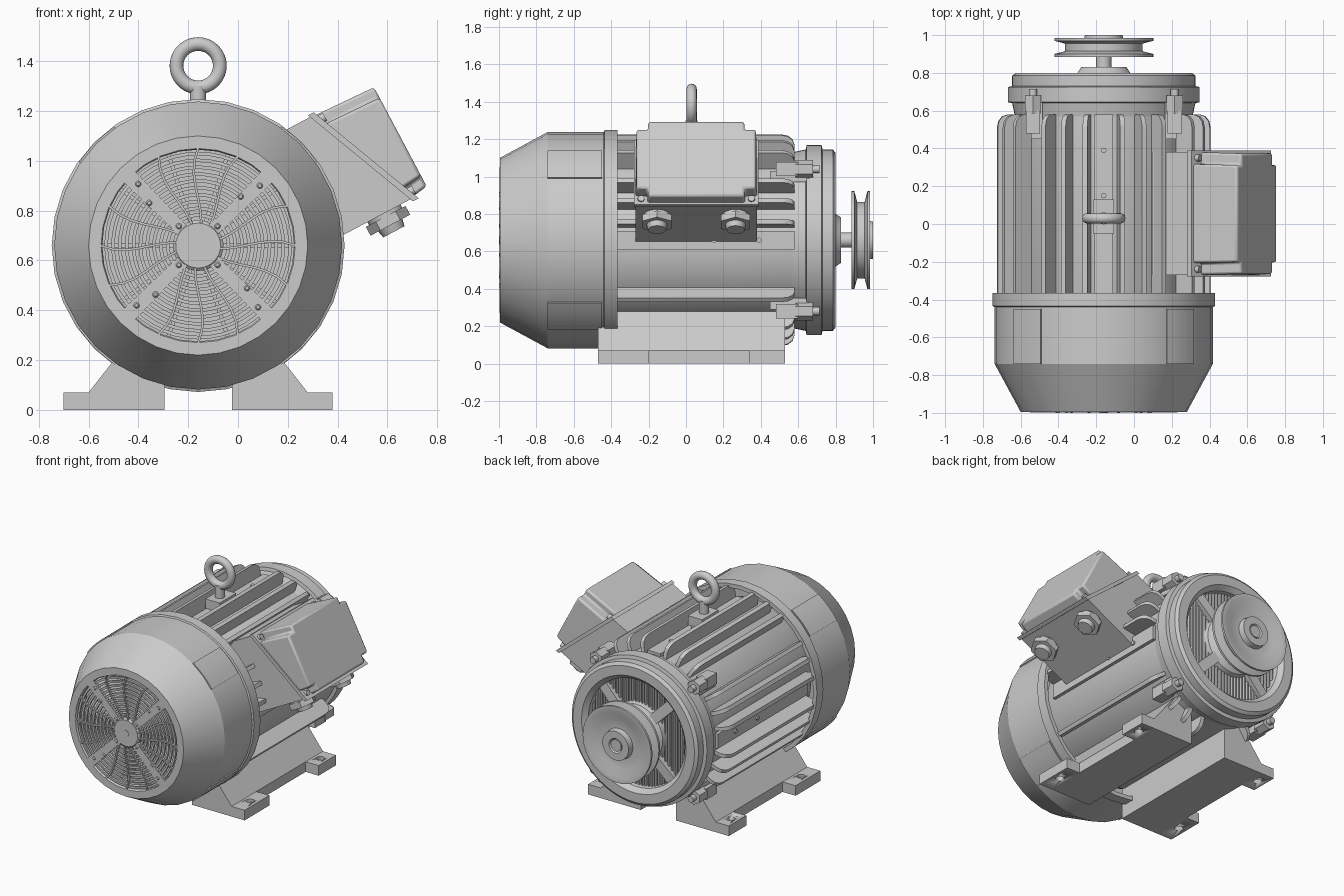
import bpy, bmesh, math
from math import cos, sin, pi, radians
from mathutils import Vector, Matrix

if "Cube" in bpy.data.objects:
    bpy.data.objects.remove(bpy.data.objects["Cube"])

CX, CZ = -0.16, 0.66          # motor axis runs along y


def finish(name, bm, angle=32):
    bmesh.ops.recalc_face_normals(bm, faces=bm.faces)
    for f in bm.faces:
        f.smooth = True
    for e in bm.edges:
        e.smooth = len(e.link_faces) == 2 and e.calc_face_angle(0) < radians(angle)
    me = bpy.data.meshes.new(name)
    bm.to_mesh(me)
    bm.free()
    ob = bpy.data.objects.new(name, me)
    bpy.context.collection.objects.link(ob)
    return ob


def revolve(bm, prof, n=48, loop=True, c=(CX, CZ)):
    """Spin (radius, y) points around the y axis."""
    rings = [[bm.verts.new((c[0] + r * cos(2 * pi * i / n), y, c[1] + r * sin(2 * pi * i / n)))
              for i in range(n)] for r, y in prof]
    m = len(rings)
    for k in range(m if loop else m - 1):
        a, b = rings[k], rings[(k + 1) % m]
        if prof[k][0] == 0 and prof[(k + 1) % m][0] == 0:
            continue
        for i in range(n):
            j = (i + 1) % n
            bm.faces.new((a[i], a[j], b[j], b[i]))
    bmesh.ops.remove_doubles(bm, verts=[v for r in rings for v in r], dist=1e-5)


def prism(bm, pts, vec):
    vec = Vector(vec)
    a = [bm.verts.new(p) for p in pts]
    b = [bm.verts.new(Vector(p) + vec) for p in pts]
    bm.faces.new(a)
    bm.faces.new(b[::-1])
    for i in range(len(a)):
        j = (i + 1) % len(a)
        bm.faces.new((a[i], b[i], b[j], a[j]))


def box(bm, x0, x1, y0, y1, z0, z1):
    prism(bm, [(x0, y0, z0), (x1, y0, z0), (x1, y1, z0), (x0, y1, z0)], (0, 0, z1 - z0))


def cyl(bm, p, q, r, n=16, r2=None):
    p, q = Vector(p), Vector(q)
    d = q - p
    bmesh.ops.create_cone(bm, cap_ends=True, segments=n, radius1=r, radius2=r if r2 is None else r2, depth=d.length,
                          matrix=Matrix.Translation((p + q) / 2) @ d.to_track_quat('Z', 'Y').to_matrix().to_4x4())


def polar(r, a, y):
    return Vector((CX + r * cos(a), y, CZ + r * sin(a)))


# fan cover shell with lip
bm = bmesh.new()
revolve(bm, [(.385, -.985), (.39, -.995), (.44, -.995), (.578, -.74), (.578, -.44), (.588, -.435), (.588, -.365),
             (.56, -.365), (.56, -.735), (.425, -.97), (.385, -.97)], 32)
finish("fan_cover", bm, 25)

# raised rectangular pads on the cover
bm = bmesh.new()
for q in range(4):
    angs = [radians(q * 90 + 35 + 5 * i) for i in range(5)]
    prism(bm, [polar(.584, a, -.74) for a in angs] + [polar(.565, a, -.74) for a in angs[::-1]], (0, .29, 0))
finish("cover_pads", bm)

# grille rings
bm = bmesh.new()
for i in range(10):
    r = .122 + i * .0275
    revolve(bm, [(r - .007, -.975), (r - .007, -.99), (r + .007, -.99), (r + .007, -.975)], 48)
finish("grille_rings", bm)

# curved grille spokes
bm = bmesh.new()
for q in range(4):
    for off in (-24, 0, 24):
        a0 = radians(q * 90 + off)
        left, right = [], []
        for i in range(7):
            r = .09 + .3 * i / 6
            a = a0 + .2 * sin(pi * .75 * i / 6) - .14
            left.append(polar(r, a + .005 / r, -.997))
            right.append(polar(r, a - .005 / r, -.997))
        prism(bm, left + right[::-1], (0, .02, 0))
finish("grille_spokes", bm)

# grille hub, diagonal straps and rivets
bm = bmesh.new()
revolve(bm, [(0, -.998), (.09, -.998), (.102, -.988), (.102, -.97), (0, -.97)], 32, False)
cyl(bm, (CX, -1, CZ), (CX, -.98, CZ), .022)
for q in range(4):
    a = radians(45 + 90 * q)
    u, w = Vector((cos(a), 0, sin(a))), Vector((-sin(a), 0, cos(a)))
    c = Vector((CX, -.995, CZ))
    prism(bm, [c + u * .08 + w * .024, c + u * .395 + w * .032, c + u * .395 - w * .032, c + u * .08 - w * .024],
          (0, .022, 0))
    for r, s in ((.11, 0), (.26, .018), (.345, -.005)):
        p = c + u * r + w * s
        cyl(bm, p, p - Vector((0, .006, 0)), .012, 12, .007)
finish("grille_straps", bm)

# cooling fan behind the grille
bm = bmesh.new()
revolve(bm, [(0, -.72), (.5, -.72), (.5, -.7), (0, -.7)], 32, False)
cyl(bm, (CX, -.95, CZ), (CX, -.7, CZ), .1, 24)
for i in range(10):
    a = 2 * pi * i / 10
    w = Vector((-sin(a), 0, cos(a))) * .008
    prism(bm, [polar(.08, a, -.92) - w, polar(.4, a, -.9) - w, polar(.46, a, -.72) - w, polar(.08, a, -.72) - w], w * 2)
finish("fan", bm)

# stator body
bm = bmesh.new()
revolve(bm, [(0, -.7), (.45, -.5), (.47, -.45), (.47, .58), (0, .58)], 64, False)
finish("stator_body", bm)

# cooling fins with rounded rear corners
bm = bmesh.new()
for q in range(4):
    for d in (10, 22, 34, 56, 68, 80):
        if q == 3 and d > 60 or q == 2 and d < 0:
            continue
        if q == 2 and d > 60:
            continue
        a = radians(q * 90 + d)
        w = Vector((-sin(a), 0, cos(a))) * .013
        prism(bm, [polar(r, a, y) - w for r, y in ((.44, -.42), (.572, -.42), (.572, .51), (.565, .545),
                                                   (.545, .57), (.515, .58), (.44, .58))], w * 2)
finish("cooling_fins", bm)

# flat strips with rivets on top and sides
bm = bmesh.new()
for a in (0, pi / 2, pi):
    u, w = Vector((cos(a), 0, sin(a))), Vector((-sin(a), 0, cos(a))) * .05
    prism(bm, [polar(.44, a, -.4) - w, polar(.49, a, -.4) - w, polar(.49, a, .58) - w, polar(.44, a, .58) - w], w * 2)
    for y in (.15, .39):
        cyl(bm, polar(.48, a, y), polar(.5, a, y), .014, 12)
finish("body_strips", bm)

# lifting eye
bm = bmesh.new()
box(bm, CX - .055, CX + .055, -.05, .13, 1.1, 1.215)
cyl(bm, (CX, .03, 1.2), (CX, .03, 1.3), .032, 24)
revolve(bm, [(.087 + .0275 * cos(t * pi / 8), .03 + .0275 * sin(t * pi / 8)) for t in range(16)], 48, True, (CX, 1.382))
finish("lifting_eye", bm)

# rear end shield with recess
bm = bmesh.new()
revolve(bm, [(0, .69), (.36, .69), (.37, .77), (.4, .8), (.465, .8), (.485, .785), (.485, .73), (.508, .725),
             (.508, .645), (.485, .64), (.47, .57), (0, .57)], 64, False)
revolve(bm, [(.22, .69), (.2, .77), (.14, .8), (.12, .83), (0, .83)], 40, False)
for q in range(4):
    a = radians(45 + 90 * q)
    w = Vector((-sin(a), 0, cos(a))) * .035
    prism(bm, [polar(r, a, y) - w for r, y in ((.15, .68), (.385, .68), (.385, .765), (.15, .78))], w * 2)
finish("end_shield", bm)

# upright ribs in the shield recess
bm = bmesh.new()
for i in range(-14, 15):
    x = i * .025
    h = math.sqrt(max(.368 ** 2 - x * x, 0))
    lo = math.sqrt(max(.2 ** 2 - x * x, 0))
    for s in ((1, -1) if lo else (0,)):
        z0, z1 = (sorted((s * lo, s * h)) if s else (-h, h))
        box(bm, CX + x - .005, CX + x + .005, .68, .745, CZ + z0, CZ + z1)
finish("shield_ribs", bm)

# clamp lugs and bolts
bm = bmesh.new()
for sx in (-1, 1):
    for sz in (-1, 1):
        x, z = CX + sx * .375, CZ + sz * .38
        box(bm, x - .038, x + .038, .48, .6, z - .038, z + .038)
        box(bm, x - .03 - sx * .02, x + .03 - sx * .02, .45, .66, z - .03 - sz * .04, z + .03 - sz * .04)
        cyl(bm, (x, .585, z), (x, .68, z), .05, 6)
        cyl(bm, (x, .68, z), (x, .715, z), .022, 12)
finish("clamp_bolts", bm)

# shaft and grooved pulley
bm = bmesh.new()
cyl(bm, (CX, .8, CZ), (CX, .995, CZ), .04, 32)
finish("shaft", bm)
bm = bmesh.new()
revolve(bm, [(.04, .9), (.17, .9), (.2, .885), (.262, .885), (.262, .9), (.205, .915), (.205, .955), (.262, .97),
             (.262, .985), (.23, .985), (.17, .96), (.105, .96), (.1, 1), (.05, 1), (.04, .985)], 48)
finish("pulley", bm)

# feet: sloped webs and end pads with bolt holes
for side, s in (("left", -1), ("right", 1)):
    bm = bmesh.new()
    prism(bm, [(CX + s * x, -.47, z) for x, z in ((.135, 0), (.44, 0), (.44, .07), (.26, .3), (.135, .24))], (0, 1, 0))
    finish(side + "_foot", bm)
    for end, y0, y1 in (("front", -.47, -.2), ("rear", .34, .53)):
        bm, cut = bmesh.new(), bmesh.new()
        x0, x1 = sorted((CX + s * .435, CX + s * .54))
        box(bm, x0, x1, y0, y1, 0, .07)
        pad = finish(f"{side}_{end}_pad", bm)
        c = (CX + s * .487, (y0 + y1) / 2)
        cyl(cut, (*c, -.1), (*c, .2), .028, 20)
        cutter = finish("hole_cutter", cut)
        cutter.hide_render = True
        mod = pad.modifiers.new("hole", 'BOOLEAN')
        mod.operation, mod.solver, mod.object = 'DIFFERENCE', 'EXACT', cutter
        bpy.context.view_layer.objects.active = pad
        bpy.ops.object.modifier_apply(modifier="hole")
        bpy.data.objects.remove(cutter)

# terminal box, tilted 28 degrees: n points outward, t points down
N, T, YC = Vector((.883, 0, .469)), Vector((.469, 0, -.883)), .055


def tb(n, t, y):
    return Vector((CX, y + YC, CZ)) + N * n + T * t


def seam(t):
    return .649 + (t + .25) * .418


bm = bmesh.new()
prism(bm, [tb(n, t, -.325) for n, t in ((.42, -.245), (seam(-.245), -.245), (seam(.236), .236), (.42, .236))], (0, .65, 0))
finish("terminal_box", bm)
bm = bmesh.new()
prism(bm, [tb(seam(t) + o, t, -.333) for t, o in ((-.255, -.012), (.248, -.012), (.248, .014), (-.255, .014))],
      (0, .666, 0))
finish("box_flange", bm)

# lid with notched corners
bm = bmesh.new()
a, b, t0, t1 = .325, .262, -.242, .232
k = .05
foot = [(-b, t0), (b, t0), (b, t0 + k), (a, t0 + k), (a, t1 - k), (b, t1 - k), (b, t1), (-b, t1), (-b, t1 - k),
        (-a, t1 - k), (-a, t0 + k), (-b, t0 + k)]
lo = [bm.verts.new(tb(seam(t), t, y)) for y, t in foot]
hi = [bm.verts.new(tb(.922, t * .95, y * .98)) for y, t in foot]
bm.faces.new(lo)
bm.faces.new(hi[::-1])
for i in range(12):
    j = (i + 1) % 12
    bm.faces.new((lo[i], hi[i], hi[j], lo[j]))
lid = finish("box_lid", bm)
mod = lid.modifiers.new("soft_edges", 'BEVEL')
mod.width, mod.segments = .012, 2

# lid screws
bm = bmesh.new()
for y in (-.295, .295):
    for t in (-.218, .208):
        cyl(bm, tb(seam(t), t, y), tb(seam(t) + .03, t, y), .018, 12)
finish("lid_screws", bm)

# cable glands under the box
bm = bmesh.new()
for y in (-.21, .21):
    cyl(bm, tb(.72, .22, y), tb(.72, .25, y), .075, 24)
    cyl(bm, tb(.72, .25, y), tb(.72, .29, y), .09, 6)
    cyl(bm, tb(.72, .29, y), tb(.72, .32, y), .055, 24, .048)
finish("cable_glands", bm)
